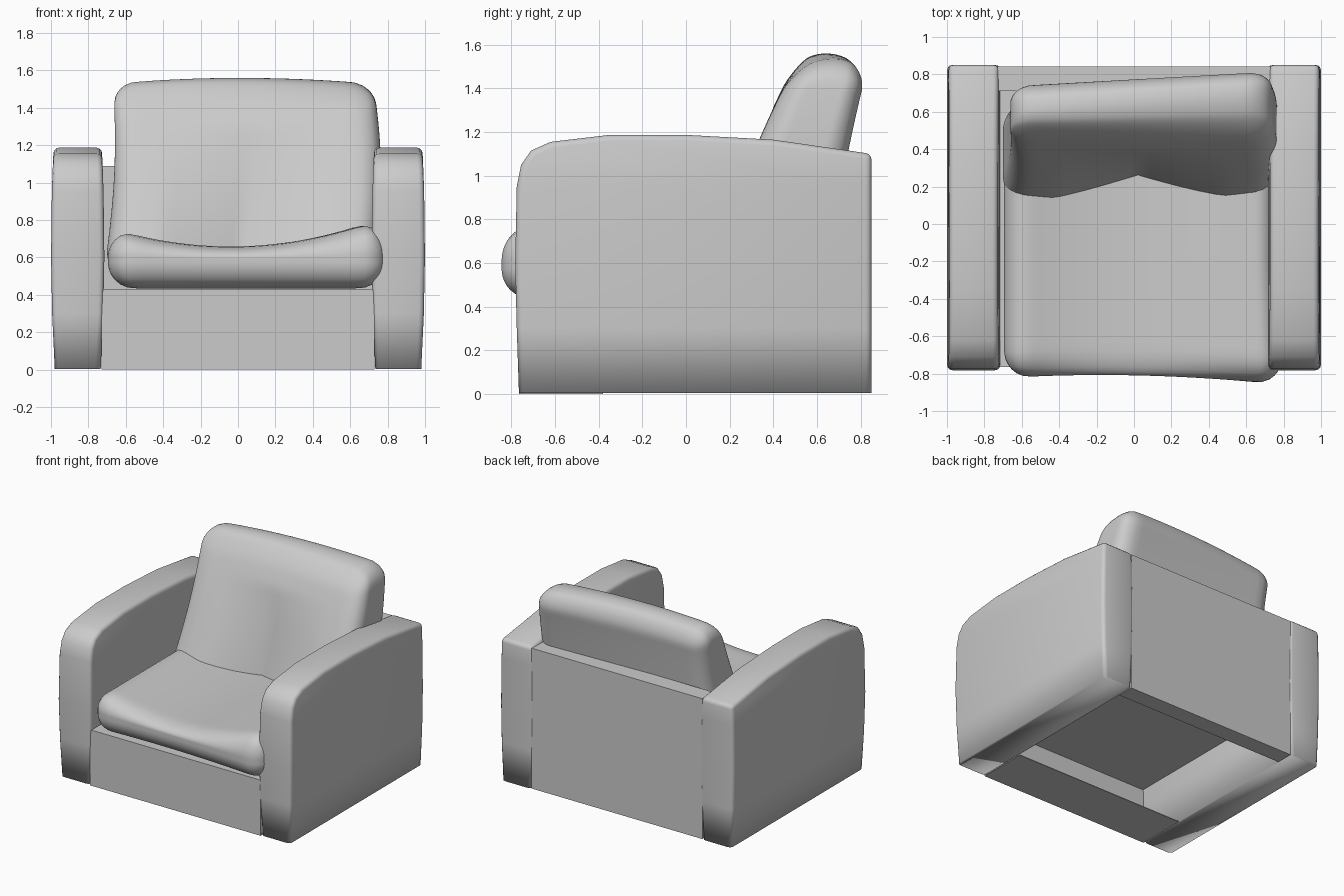
import bpy, bmesh, math
from mathutils import Vector

cube = bpy.data.objects.get("Cube")
if cube:
    bpy.data.objects.remove(cube, do_unlink=True)

fabric = bpy.data.materials.new("grey_fabric")
fabric.use_nodes = True
GREY = (0.6, 0.6, 0.6, 1)
fabric.diffuse_color = GREY
fabric.node_tree.nodes["Principled BSDF"].inputs["Base Color"].default_value = GREY


def finish(bm, name, angle=40):
    """Turn a bmesh into a shaded, coloured object."""
    bmesh.ops.recalc_face_normals(bm, faces=bm.faces)
    mesh = bpy.data.meshes.new(name)
    bm.to_mesh(mesh)
    bm.free()
    mesh.materials.append(fabric)
    obj = bpy.data.objects.new(name, mesh)
    bpy.context.collection.objects.link(obj)
    bpy.ops.object.select_all(action='DESELECT')
    obj.select_set(True)
    bpy.context.view_layer.objects.active = obj
    bpy.ops.object.shade_smooth_by_angle(angle=math.radians(angle))
    return obj


def box(name, low, high):
    bm = bmesh.new()
    bmesh.ops.create_cube(bm, size=1)
    for v in bm.verts:
        v.co = Vector(l + (c + 0.5) * (h - l) for c, l, h in zip(v.co, low, high))
    return finish(bm, name)


def cushion(name, half, radius, shape):
    """Rounded box on a fine grid, then bent by the shape function."""
    bm = bmesh.new()
    bmesh.ops.create_cube(bm, size=2)
    bmesh.ops.subdivide_edges(bm, edges=bm.edges[:], cuts=27, use_grid_fill=True)
    for v in bm.verts:
        p = Vector(c * h for c, h in zip(v.co, half))
        core = Vector(max(radius - h, min(h - radius, c)) for c, h in zip(p, half))
        v.co = shape(core + (p - core).normalized() * radius)
    return finish(bm, name, 80)


# Arms: side profile (y, z) extruded across, bulged and rounded except at the floor
ARM_PROFILE = [(-0.765, 0.005), (-0.775, 0.3), (-0.782, 0.6), (-0.775, 0.95),
               (-0.755, 1.05), (-0.71, 1.115), (-0.62, 1.155), (-0.35, 1.187),
               (0, 1.187), (0.4, 1.165), (0.85, 1.10), (0.85, 0.005)]


def arm(name, side):
    bm = bmesh.new()
    face = bm.faces.new([bm.verts.new((-0.5, y, z)) for y, z in ARM_PROFILE])
    new = bmesh.ops.extrude_face_region(bm, geom=[face])["geom"]
    bmesh.ops.translate(bm, vec=(1, 0, 0),
                        verts=[g for g in new if isinstance(g, bmesh.types.BMVert)])
    for z in (0.3, 0.6, 0.95):
        bmesh.ops.bisect_plane(bm, geom=bm.verts[:] + bm.edges[:] + bm.faces[:],
                               dist=0.001, plane_co=(0, 0, z), plane_no=(0, 0, 1))
    for v in bm.verts:
        width = 0.285 - 0.04 * ((v.co.z - 0.65) / 0.65) ** 2
        v.co.x = side * (0.857 + v.co.x * width)
    bmesh.ops.recalc_face_normals(bm, faces=bm.faces)
    sharp = [e for e in bm.edges if e.calc_face_angle(0) > math.radians(50)
             and max(v.co.z for v in e.verts) > 0.1]
    bmesh.ops.bevel(bm, geom=sharp, offset=0.028, segments=3, profile=0.5,
                    affect='EDGES', clamp_overlap=True)
    return finish(bm, name, 100)


arm("left_arm", 1)
arm("right_arm", -1)

# Frame between the arms: a hollow front, a seat deck and a back
box("floor_flap", (-0.73, -0.765, 0), (0.73, -0.38, 0.006))
box("front_panel", (-0.73, -0.765, 0), (0.73, -0.757, 0.43))
box("seat_deck", (-0.73, -0.765, 0.422), (0.73, 0.71, 0.43))
box("back_panel", (-0.73, 0.71, 0.005), (0.73, 0.843, 1.09))


# Seat cushion: sagging middle, slightly lopsided
def seat_shape(p):
    x, y, z = p
    middle = max(0, 1 - (x / 0.65) ** 2)
    top = max(0, z / 0.155)
    corner = max(0, x / 0.73) * max(0, -y / 0.63)
    return Vector((x + 0.035 + 0.03 * corner,
                   y - 0.205 + 0.025 * middle - 0.025 * x,
                   z + 0.59 + (0.015 - 0.1 * middle + 0.035 * x) * top))


cushion("seat_cushion", (0.73, 0.63, 0.155), 0.14, seat_shape)


# Back cushion: leaning back, thinner towards the top, hollow at the lower front middle
def back_shape(p):
    x, y, z = p
    height = (z + 0.52) / 1.04
    depth = y / 0.21
    hollow = 0.16 * max(0, 1 - abs(x) / 0.45) * max(0, 1 - 1.3 * height)
    front = max(0, -depth)
    wider = 0.04 * math.sin(math.pi * min(1, height))
    narrow = 1 - 0.07 * height ** 2 * (x < 0)
    crown = 0.06 * depth ** 2 + 0.03 * (x / 0.7) ** 2
    return Vector((x * narrow + 0.005 + wider,
                   y + 0.495 + (0.28 - 0.12 * depth) * z + hollow * front
                   + 0.06 * x * height * (1 - front),
                   z + 1.04 - crown * height ** 4))


cushion("back_cushion", (0.72, 0.215, 0.52), 0.12, back_shape)
